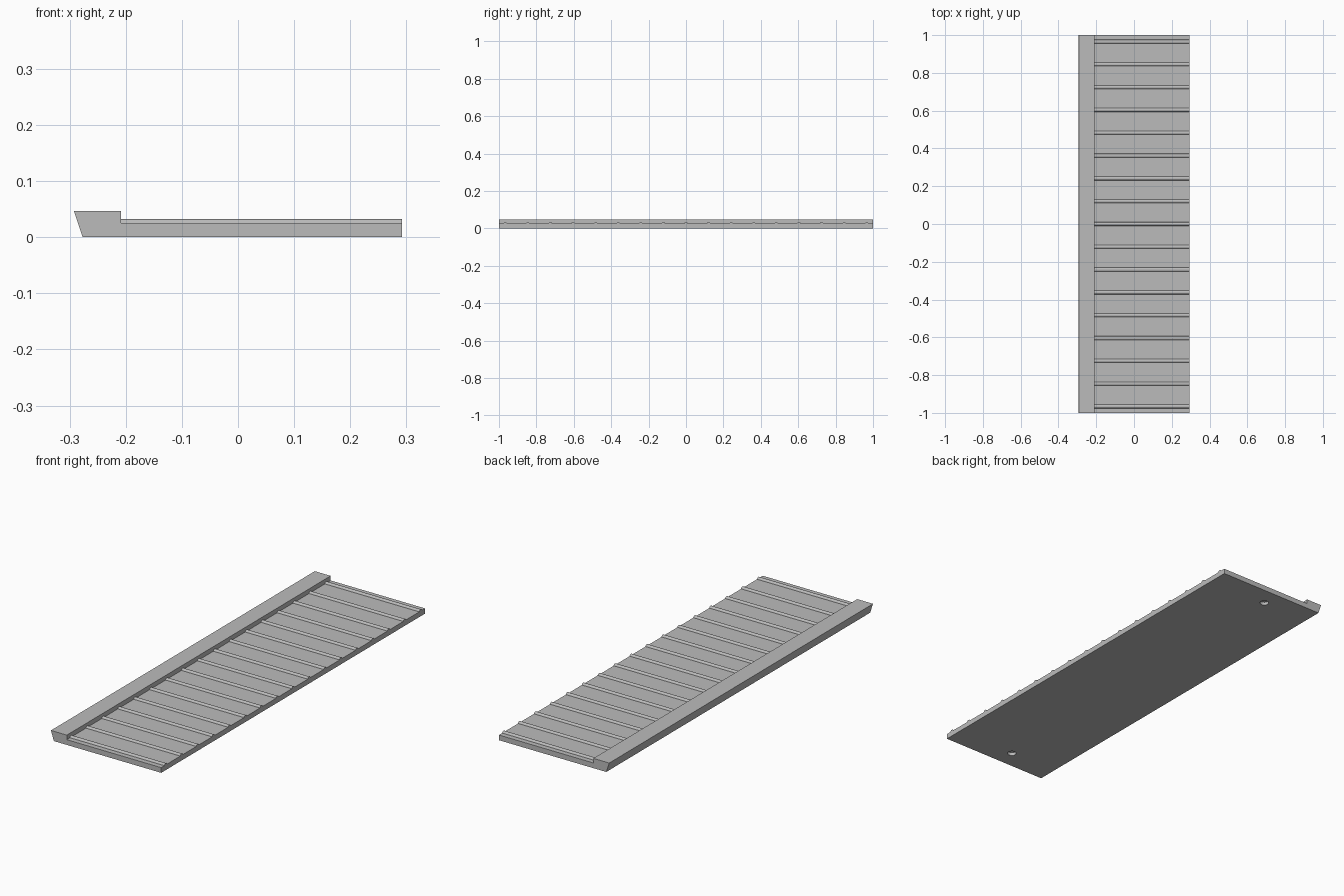
import bpy, bmesh, math
from mathutils import Matrix

cube = bpy.data.objects.get("Cube")
if cube:
    bpy.data.objects.remove(cube, do_unlink=True)

RIGHT, STEP, LEFT_TOP, LEFT_FOOT = 0.2925, -0.2085, -0.2925, -0.277
DECK, LIP = 0.025, 0.047
RIB_COUNT, RIB_SPAN, RIB_HALF, RIB_HEIGHT = 17, 0.966, 0.010, 0.0075

grey = bpy.data.materials.new("plain grey")
grey.use_nodes = True
colour = (0.5, 0.5, 0.5, 1)
grey.diffuse_color = colour
grey.node_tree.nodes["Principled BSDF"].inputs["Base Color"].default_value = colour


def add_object(name, bm):
    bmesh.ops.recalc_face_normals(bm, faces=bm.faces)
    mesh = bpy.data.meshes.new(name)
    bm.to_mesh(mesh)
    bm.free()
    mesh.materials.append(grey)
    obj = bpy.data.objects.new(name, mesh)
    bpy.context.collection.objects.link(obj)
    return obj


def extrude_profile(name, points, direction):
    bm = bmesh.new()
    face = bm.faces.new([bm.verts.new(p) for p in points])
    result = bmesh.ops.extrude_face_region(bm, geom=[face], use_keep_orig=True)
    moved = [v for v in result["geom"] if isinstance(v, bmesh.types.BMVert)]
    bmesh.ops.translate(bm, verts=moved, vec=direction)
    return add_object(name, bm)


# Deck slab with a raised lip whose outer side leans outwards
section = [(LEFT_FOOT, 0), (RIGHT, 0), (RIGHT, DECK), (STEP, DECK),
           (STEP, LIP), (LEFT_TOP, LIP)]
deck = extrude_profile("deck_with_lip", [(x, -1, z) for x, z in section], (0, 2, 0))

# Two blind round holes in the underside
bm = bmesh.new()
for side in (-1, 1):
    bmesh.ops.create_cone(bm, cap_ends=True, segments=32, radius1=0.02, radius2=0.02,
                          depth=0.03, matrix=Matrix.Translation((-0.025, side * 0.91, 0)))
cutter = add_object("hole_cutter", bm)
cutter.hide_render = True
cut = deck.modifiers.new("underside holes", "BOOLEAN")
cut.operation = "DIFFERENCE"
cut.solver = "EXACT"
cut.object = cutter
bpy.context.view_layer.objects.active = deck
bpy.ops.object.modifier_apply(modifier=cut.name)
bpy.data.objects.remove(cutter, do_unlink=True)

# Evenly spaced rounded ribs across the deck
for i in range(RIB_COUNT):
    y = RIB_SPAN * (2 * i / (RIB_COUNT - 1) - 1)
    arc = [math.pi * k / 8 for k in range(9)]
    points = [(STEP, y + RIB_HALF * math.cos(a), DECK + RIB_HEIGHT * math.sin(a))
              for a in arc]
    extrude_profile(f"rib_{i + 1}", points, (RIGHT - STEP, 0, 0))
